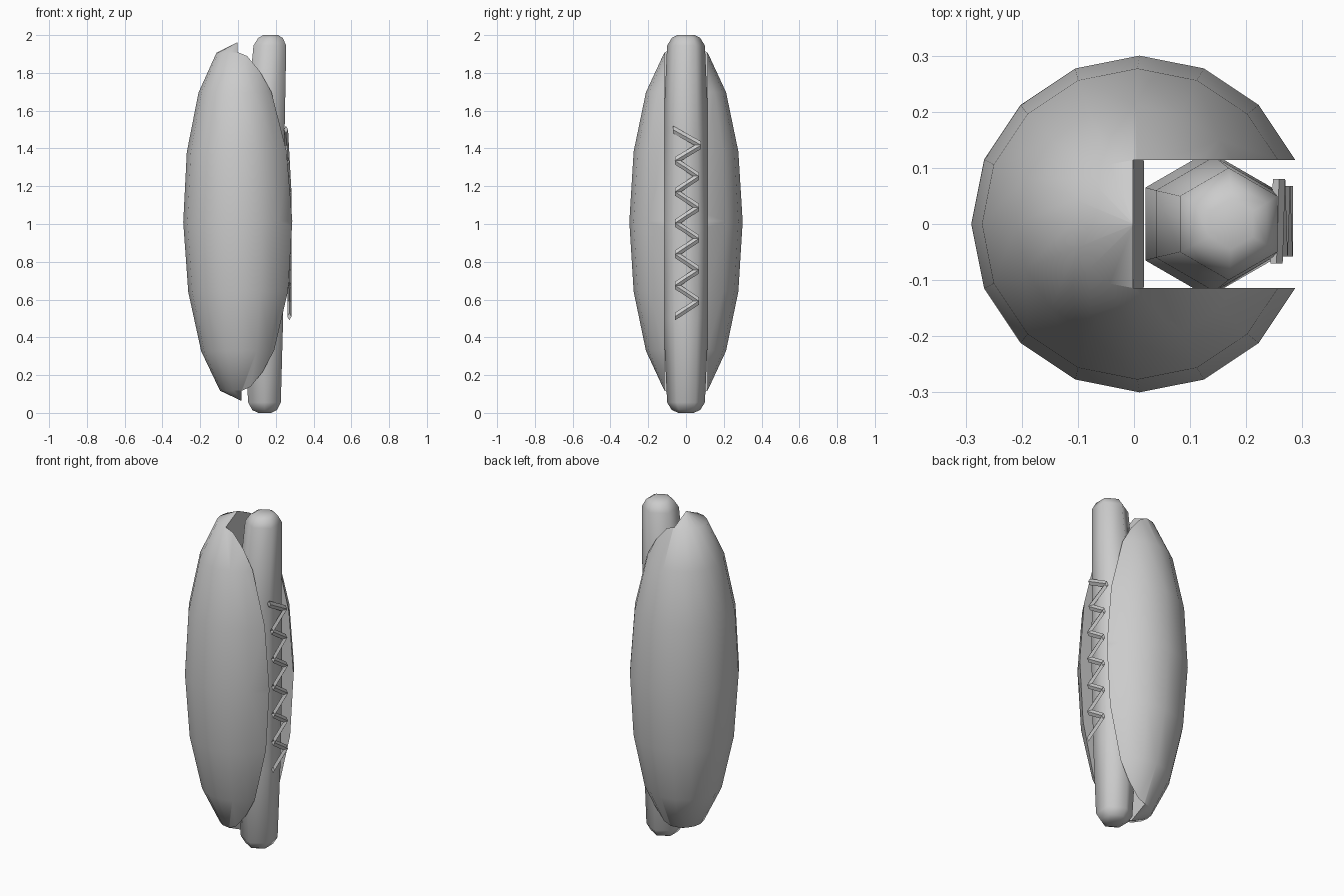
import bpy, bmesh
from math import sin, cos, radians, pi

cube = bpy.data.objects.get("Cube")
if cube:
    bpy.data.objects.remove(cube, do_unlink=True)

grey = bpy.data.materials.new("plain grey")
grey.use_nodes = True
grey.diffuse_color = (0.6, 0.6, 0.6, 1)
grey.node_tree.nodes["Principled BSDF"].inputs["Base Color"].default_value = (0.6, 0.6, 0.6, 1)


def make_object(name, bm):
    bmesh.ops.recalc_face_normals(bm, faces=bm.faces)
    mesh = bpy.data.meshes.new(name)
    bm.to_mesh(mesh)
    bm.free()
    mesh.materials.append(grey)
    obj = bpy.data.objects.new(name, mesh)
    bpy.context.collection.objects.link(obj)
    return obj


def select_only(obj):
    bpy.ops.object.select_all(action='DESELECT')
    obj.select_set(True)
    bpy.context.view_layer.objects.active = obj


def smooth(obj, angle):
    select_only(obj)
    bpy.ops.object.shade_smooth_by_angle(angle=radians(angle))


def skin(bm, rings):
    """Join equal rings of points into a closed tube."""
    loops = [[bm.verts.new(p) for p in ring] for ring in rings]
    n = len(loops[0])
    for a, b in zip(loops, loops[1:]):
        for i in range(n):
            j = (i + 1) % n
            bm.faces.new((a[i], a[j], b[j], b[i]))
    bm.faces.new(loops[0][::-1])
    bm.faces.new(loops[-1])


# Bun: stretched low-poly ball with slightly blunted poles
bm = bmesh.new()
bmesh.ops.create_uvsphere(bm, u_segments=16, v_segments=8, radius=1)
for v in bm.verts:
    pole = abs(v.co.z) > 0.99
    v.co.x *= 0.3
    v.co.y *= 0.3
    v.co.z *= 0.95 if pole else 0.968
bun = make_object("bun", bm)

# Slot cut lengthwise through the open half of the bun
bm = bmesh.new()
bmesh.ops.create_cube(bm, size=1)
for v in bm.verts:
    v.co.x = -0.002 if v.co.x < 0 else 0.5
    v.co.y *= 0.228
    v.co.z *= 3
cutter = make_object("slot_cutter", bm)
cutter.hide_render = True
cut = bun.modifiers.new("slot", 'BOOLEAN')
cut.operation = 'DIFFERENCE'
cut.solver = 'EXACT'
cut.object = cutter
select_only(bun)
bpy.ops.object.modifier_apply(modifier=cut.name)
bpy.data.objects.remove(cutter, do_unlink=True)
bun.location = (0.01, 0, 1.013)
bun.rotation_euler.y = radians(-0.6)
smooth(bun, 50)

# Sausage: six-sided barrel with rounded ends and a slight bend
profile = [(0, 0.04), (0.015, 0.075), (0.055, 0.1), (0.5, 0.12), (1, 0.13),
           (1.5, 0.12), (1.945, 0.1), (1.985, 0.075), (2, 0.045)]
rings = []
for z, r in profile:
    centre = 0.133 + (0.04 if z > 1 else 0.008) * (z - 1) ** 2
    rings.append([(centre + r * cos(a), r * sin(a), z)
                  for a in (pi / 6 + k * pi / 3 for k in range(6))])
bm = bmesh.new()
skin(bm, rings)
smooth(make_object("sausage", bm), 65)

# Sauce: thin zigzag strand lying along the sausage
count = 13
rings = []
for i in range(count):
    t = i / (count - 1)
    y = 0.068 if i % 2 else -0.058
    z = 1.5 - 0.99 * t
    x = 0.254 + 0.018 * min(1, 3 * t)
    if i == 0:
        y = -0.07
    if i == 1:
        y = 0.08
    # Diamond section, stretched upright at the corners
    rings.append([(x + 0.011 * cos(a), y, z + 0.02 * sin(a))
                  for a in (k * pi / 2 for k in range(4))])
bm = bmesh.new()
skin(bm, rings)
smooth(make_object("sauce_zigzag", bm), 40)
